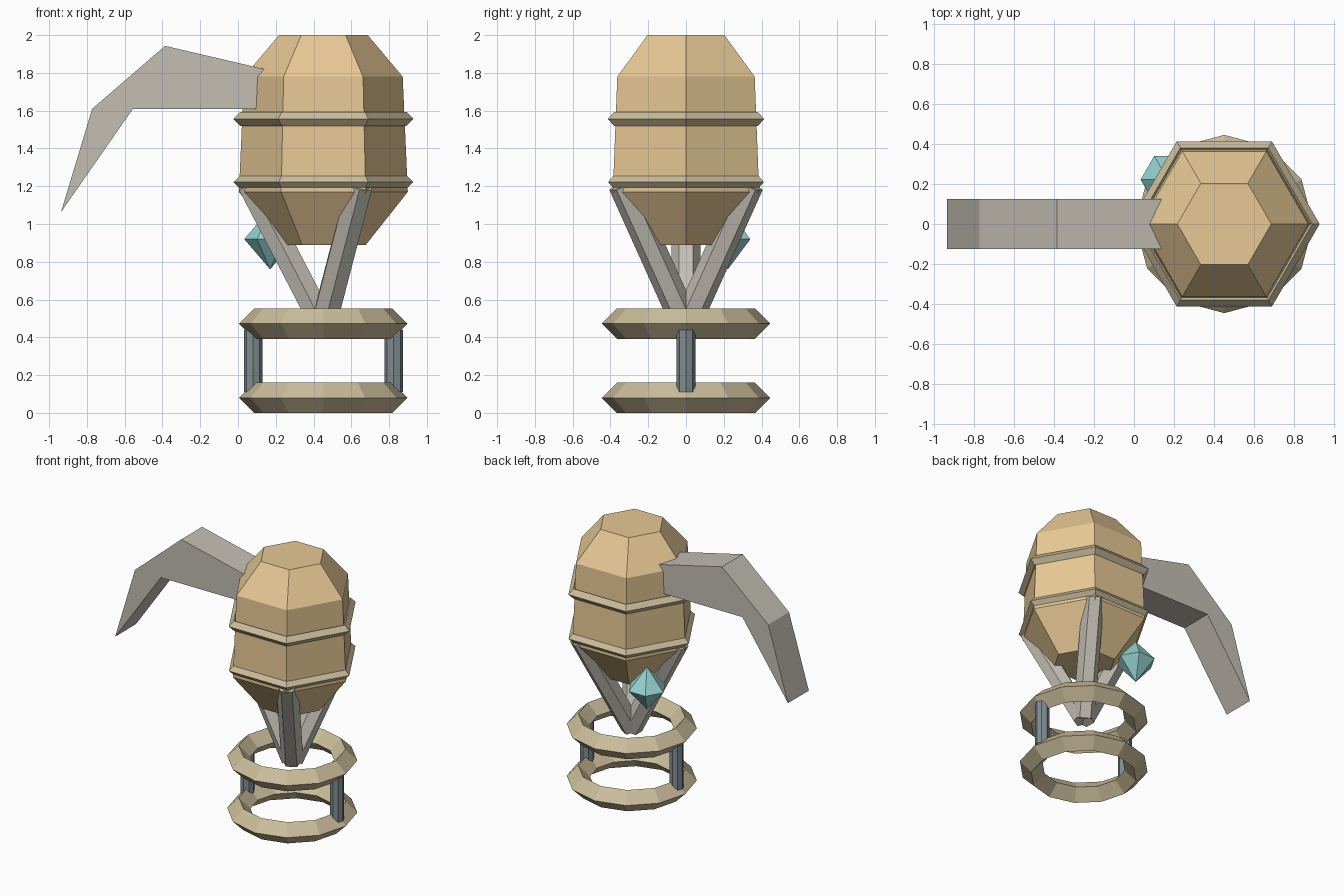
import bpy, bmesh
from math import sin, cos, pi, radians
from mathutils import Vector

if "Cube" in bpy.data.objects:
    bpy.data.objects.remove(bpy.data.objects["Cube"])

CX = 0.452  # axis of the main body


def material(name, rgb):
    m = bpy.data.materials.new(name)
    m.diffuse_color = (*rgb, 1)
    m.use_nodes = True
    m.node_tree.nodes["Principled BSDF"].inputs["Base Color"].default_value = m.diffuse_color
    return m


WOOD = material("warm_wood", (0.80, 0.58, 0.30))
BRASS = material("dull_brass", (0.60, 0.51, 0.33))
STONE = material("warm_grey", (0.55, 0.52, 0.46))
IRON = material("dark_iron", (0.22, 0.27, 0.29))
TEAL = material("teal_crystal", (0.30, 0.66, 0.64))


def finish(bm, name, mat):
    bmesh.ops.remove_doubles(bm, verts=bm.verts, dist=1e-5)
    bmesh.ops.recalc_face_normals(bm, faces=bm.faces)
    me = bpy.data.meshes.new(name)
    bm.to_mesh(me)
    bm.free()
    me.materials.append(mat)
    ob = bpy.data.objects.new(name, me)
    bpy.context.collection.objects.link(ob)
    return ob


def lathe(name, profile, sides, mat, centre=(CX, 0), ring=False):
    """Turn an (r, z) profile; ring closes the profile, otherwise ends are capped."""
    bm = bmesh.new()
    loops = []
    for r, z in profile:
        loops.append([bm.verts.new((centre[0] + r * cos(2 * pi * i / sides),
                                    centre[1] + r * sin(2 * pi * i / sides), z))
                      for i in range(sides)])
    pairs = list(zip(loops, loops[1:]))
    if ring:
        pairs.append((loops[-1], loops[0]))
    for a, b in pairs:
        for i in range(sides):
            j = (i + 1) % sides
            bm.faces.new((a[i], a[j], b[j], b[i]))
    if not ring:
        for loop, (r, z) in ((loops[0], profile[0]), (loops[-1], profile[-1])):
            if r > 0.001:
                bm.faces.new(loop)
    bmesh.ops.dissolve_degenerate(bm, edges=bm.edges, dist=1e-5)
    return finish(bm, name, mat)


def hoop(name, major, minor, z, sides):
    """Ring with a diamond cross-section."""
    lathe(name, [(major + minor, z), (major, z + minor),
                 (major - minor, z), (major, z - minor)], sides, BRASS, ring=True)


# Hexagonal barrel body
lathe("barrel_body", [(0.225, 0.89), (0.447, 1.17), (0.42, 1.78), (0.235, 2.0)], 6, WOOD)

# Bands round the barrel and rings of the base
hoop("lower_band", 0.44, 0.036, 1.222, 6)
hoop("upper_band", 0.44, 0.037, 1.556, 6)
hoop("base_ring_bottom", 0.366, 0.08, 0.08, 12)
hoop("base_ring_top", 0.366, 0.08, 0.472, 12)

# Two posts joining the base rings
for side, s in (("left", -1), ("right", 1)):
    lathe(f"base_post_{side}", [(0.049, 0.11), (0.049, 0.44)], 8, IRON,
          centre=(CX + s * 0.3725, 0))

# Three slanted hexagonal struts meeting inside the top ring
for n, deg in enumerate((60, 180, 300), 1):
    a = radians(deg)
    radial = Vector((cos(a), sin(a), 0))
    tangent = Vector((-sin(a), cos(a), 0))
    foot = Vector((CX, 0, 0.464))
    head = foot + radial * 0.388 + Vector((0, 0, 0.746))
    across = (head - foot).normalized().cross(tangent)
    bm = bmesh.new()
    ends = [[bm.verts.new(p + 0.076 * (tangent * cos(k * pi / 3) + across * sin(k * pi / 3)))
             for k in range(6)] for p in (foot, head)]
    for k in range(6):
        j = (k + 1) % 6
        bm.faces.new((ends[0][k], ends[0][j], ends[1][j], ends[1][k]))
    for e in ends:
        bm.faces.new(e)
    finish(bm, f"strut_{n}", STONE)

# Hooked blade, extruded from its side outline and sunk into the barrel
outline = [(-0.937, 1.063), (-0.772, 1.61), (-0.386, 1.943),
           (0.26, 1.792), (0.26, 1.61), (-0.556, 1.61)]
bm = bmesh.new()
near, far = [[bm.verts.new((x, y, z)) for x, z in outline] for y in (-0.124, 0.124)]
bm.faces.new(near)
bm.faces.new(far)
for i in range(len(outline)):
    j = (i + 1) % len(outline)
    bm.faces.new((near[i], near[j], far[j], far[i]))
finish(bm, "hooked_blade", STONE)

# Six-sided crystal under the barrel
lathe("crystal", [(0, 0.76), (0.137, 0.92), (0, 1.08)], 6, TEAL, centre=(0.17, 0.222))
